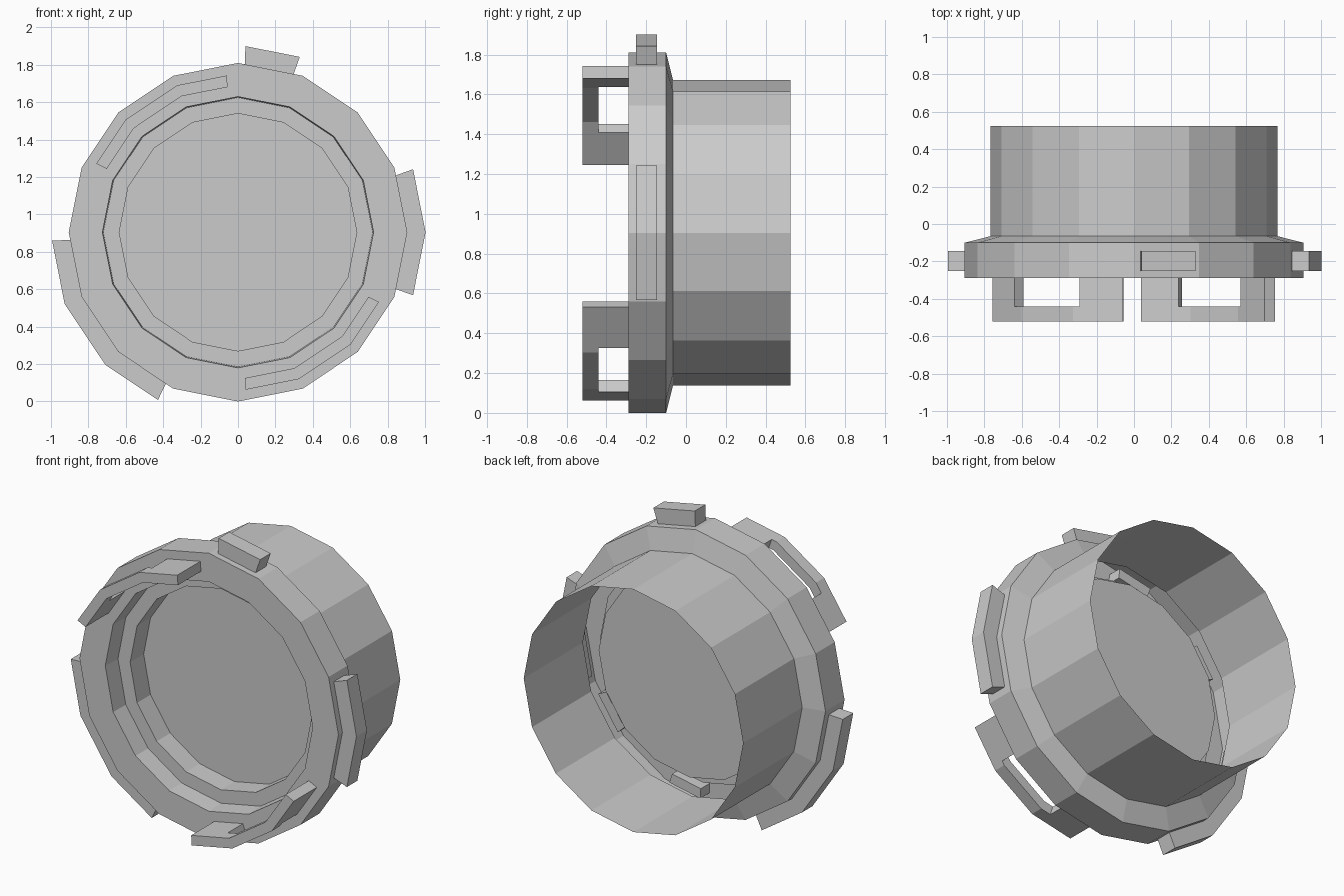
import bpy, bmesh
from math import sin, cos, radians, floor

if "Cube" in bpy.data.objects:
    bpy.data.objects.remove(bpy.data.objects["Cube"])

CZ = 0.905          # height of the ring axis
N = 16              # sides of every round part
STEP = 360 / N


def finish(bm, name, closed=True):
    if closed:
        bmesh.ops.recalc_face_normals(bm, faces=bm.faces)
    me = bpy.data.meshes.new(name)
    bm.to_mesh(me)
    bm.free()
    ob = bpy.data.objects.new(name, me)
    bpy.context.collection.objects.link(ob)
    return ob


def on_polygon(r, a, y):
    """Point at angle a on a 16-sided outline of corner radius r."""
    half = STEP / 2
    rr = r * cos(radians(half)) / cos(radians(a % STEP - half))
    return (rr * cos(radians(a)), y, CZ + rr * sin(radians(a)))


def arc_block(bm, a0, a1, r_in, r_out, y0, y1):
    """Solid band following the 16-sided outline from a0 to a1 degrees."""
    corners = [k * STEP for k in range(floor(a0 / STEP) + 1, floor(a1 / STEP) + 1)
               if a0 < k * STEP < a1]
    rows = []
    for a in [a0] + corners + [a1]:
        rows.append([bm.verts.new(on_polygon(r, a, y)) for r, y in
                     ((r_in, y0), (r_out, y0), (r_out, y1), (r_in, y1))])
    for p, q in zip(rows, rows[1:]):
        for i in range(4):
            j = (i + 1) % 4
            bm.faces.new((p[i], p[j], q[j], q[i]))
    bm.faces.new(rows[0])
    bm.faces.new(rows[-1])


# Body: open barrel, sloped collar, wide ring, stepped recess and closing disc
profile = [(0.767, 0.525), (0.767, -0.065), (0.905, -0.10), (0.905, -0.29),
           (0.725, -0.29), (0.72, -0.17), (0.635, -0.17), (0.635, -0.035)]
bm = bmesh.new()
rings = [[bm.verts.new(on_polygon(r, k * STEP, y)) for k in range(N)] for r, y in profile]
for p, q in zip(rings, rings[1:]):
    for k in range(N):
        j = (k + 1) % N
        bm.faces.new((p[k], p[j], q[j], q[k]))
bm.faces.new(rings[-1])
finish(bm, "ring_body")

# Outer lugs around the ring
for i, (a0, a1) in enumerate([(70.6, 87.7), (-19.8, 19.8), (182.6, 244.5)]):
    bm = bmesh.new()
    arc_block(bm, a0, a1, 0.89, 1.003, -0.25, -0.145)
    finish(bm, f"outer_lug_{i + 1}")

# Front clips: two legs joined by a bar, leaving a window
for name, a0, w0, w1, a1 in [("upper_clip", 94.1, 110.2, 139.5, 154.2),
                             ("lower_clip", 272.7, 287.8, 316.8, 333.7)]:
    bm = bmesh.new()
    arc_block(bm, a0, w0, 0.787, 0.85, -0.44, -0.20)
    arc_block(bm, w1, a1, 0.787, 0.85, -0.44, -0.20)
    arc_block(bm, a0, a1, 0.787, 0.85, -0.52, -0.44)
    finish(bm, name)
